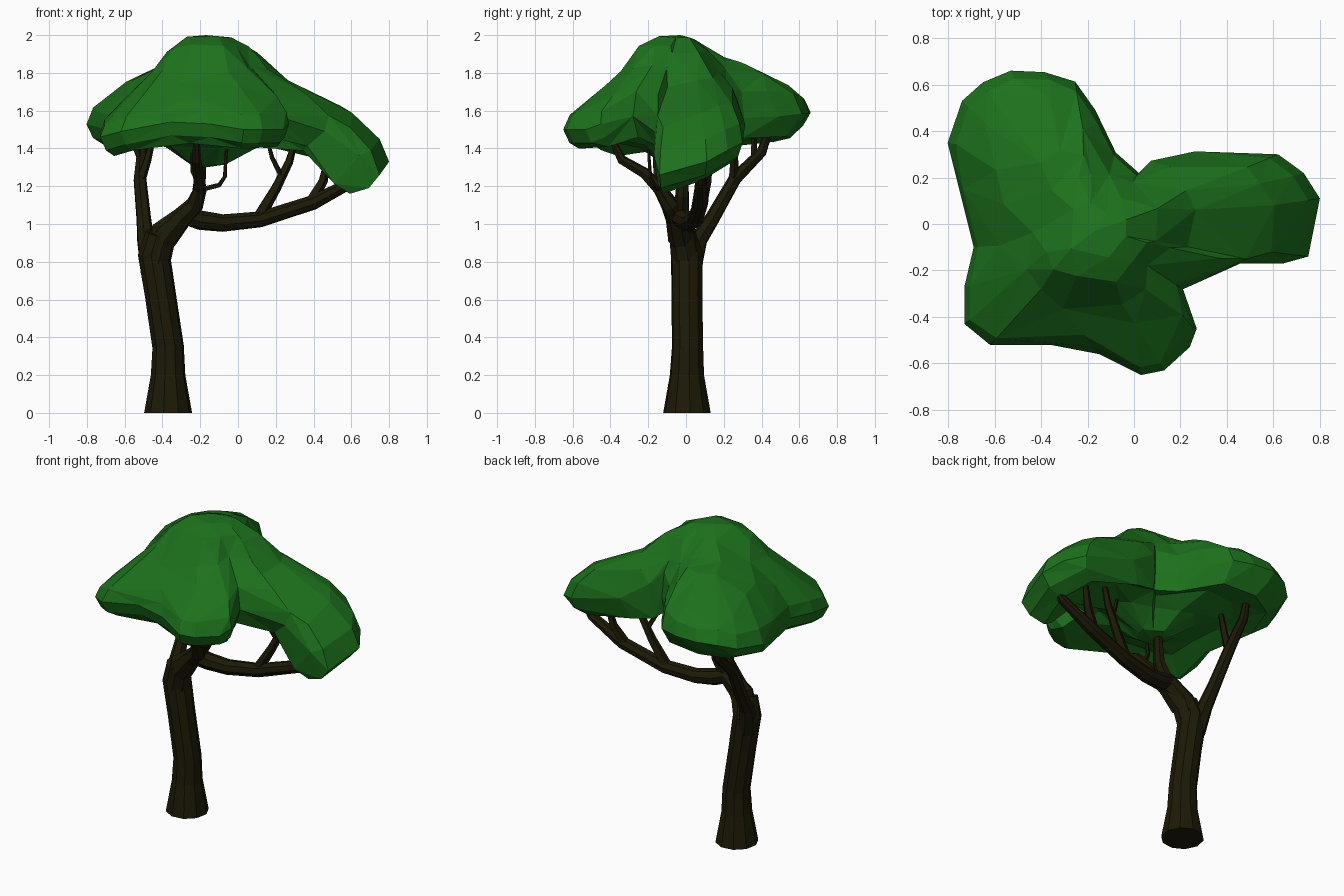
import bpy, bmesh, math, random
from mathutils import Vector

random.seed(4)


def material(name, rgb):
    m = bpy.data.materials.new(name)
    m.diffuse_color = (*rgb, 1)
    return m


BARK = material("dark bark", (0.012, 0.010, 0.002))
LEAF = material("leaf green", (0.012, 0.165, 0.012))


def finish(bm, name, mat):
    bmesh.ops.recalc_face_normals(bm, faces=bm.faces)
    me = bpy.data.meshes.new(name)
    bm.to_mesh(me)
    bm.free()
    me.materials.append(mat)
    ob = bpy.data.objects.new(name, me)
    bpy.context.collection.objects.link(ob)
    return ob


def limb(name, pts, sides):
    """Tapered faceted tube; pts are (x, y, z, radius)."""
    bm = bmesh.new()
    P = [Vector(p[:3]) for p in pts]
    n = len(P)
    rings, u = [], Vector((1, 0.13, 0.05))
    for i, p in enumerate(P):
        t = (P[min(i + 1, n - 1)] - P[max(i - 1, 0)]).normalized()
        if i == 0 and p.z == 0:
            t = Vector((0, 0, 1))
        if i == 0 and abs(t.dot(u)) > 0.8:
            u = Vector((0, 0, 1))
        u = (u - t * u.dot(t)).normalized()
        v = t.cross(u)
        angs = [2 * math.pi * k / sides for k in range(sides)]
        rings.append([bm.verts.new(p + pts[i][3] * (u * math.cos(a) + v * math.sin(a))) for a in angs])
    for a, b in zip(rings, rings[1:]):
        for k in range(sides):
            j = (k + 1) % sides
            bm.faces.new((a[k], a[j], b[j], b[k]))
    bm.faces.new(rings[0])
    bm.faces.new(rings[-1])
    return finish(bm, name, BARK)


# Trunk and main boughs
limb("trunk", [(-.37, .005, 0, .128), (-.37, .005, .2, .092), (-.37, .008, .35, .084),
               (-.41, .005, .62, .083), (-.445, .005, .84, .086), (-.42, -.02, .95, .07)], 10)
limb("back_bough", [(-.455, .02, .76, .065), (-.49, .07, .92, .047), (-.50, .14, 1.03, .04),
                    (-.52, .26, 1.24, .035), (-.51, .40, 1.38, .028), (-.50, .45, 1.52, .018)], 7)
limb("right_bough", [(-.435, 0, .80, .078), (-.39, -.02, .96, .072), (-.28, -.03, 1.045, .06),
                     (-.20, -.01, 1.02, .052), (-.08, .015, 1.005, .047), (.12, .05, 1.025, .043),
                     (.40, .08, 1.115, .04), (.62, .08, 1.23, .03), (.68, .08, 1.30, .018)], 8)
limb("front_bough", [(-.39, -.025, .92, .07), (-.30, -.05, 1.03, .058), (-.23, -.085, 1.10, .048),
                     (-.20, -.14, 1.185, .035), (-.21, -.22, 1.27, .03), (-.22, -.34, 1.34, .026),
                     (-.22, -.40, 1.46, .016)], 7)
limb("center_bough", [(-.28, -.03, 1.04, .05), (-.21, -.02, 1.15, .037), (-.19, -.01, 1.38, .025)], 7)

# Twigs
twigs = [
    [(-.52, .25, 1.22, .028), (-.48, .255, 1.34, .022), (-.44, .26, 1.5, .014)],
    [(-.51, .36, 1.33, .02), (-.55, .36, 1.42, .016), (-.54, .36, 1.5, .01)],
    [(.10, .05, 1.02, .036), (.20, .07, 1.19, .028), (.27, .08, 1.33, .023), (.31, .09, 1.47, .014)],
    [(.38, .08, 1.11, .034), (.45, .11, 1.23, .026), (.49, .13, 1.42, .015)],
    [(.23, .07, 1.25, .016), (.18, .04, 1.35, .013), (.15, .03, 1.46, .008)],
    [(-.20, -.14, 1.18, .014), (-.10, -.17, 1.205, .013), (-.07, -.19, 1.25, .011), (-.06, -.2, 1.42, .007)],
    [(-.20, -.15, 1.20, .018), (-.24, -.16, 1.28, .014), (-.24, -.17, 1.42, .01)],
]
for i, t in enumerate(twigs):
    limb(f"twig_{i + 1}", t, 5)

# Canopy: three-lobed outline (x, y, height of the rim) around the crown
rim = [(.80, .11, 1.33), (.75, -.14, 1.26), (.63, -.17, 1.32), (.46, -.17, 1.52), (.21, -.28, 1.6),
       (.27, -.45, 1.53), (.24, -.53, 1.5), (.13, -.63, 1.5), (.03, -.65, 1.5), (-.15, -.56, 1.53),
       (-.36, -.52, 1.54), (-.62, -.52, 1.49), (-.73, -.43, 1.46), (-.73, -.27, 1.48), (-.69, -.10, 1.5),
       (-.76, .15, 1.51), (-.80, .36, 1.53), (-.74, .53, 1.55), (-.65, .61, 1.58), (-.53, .66, 1.59),
       (-.37, .65, 1.6), (-.25, .61, 1.6), (-.16, .48, 1.59), (-.08, .31, 1.59), (.02, .22, 1.6),
       (.08, .28, 1.55), (.25, .31, 1.5), (.62, .30, 1.43), (.73, .22, 1.39)]
C = Vector((-.17, -.03))
steps = [.2, .37, .53, .7, .86, .96, 1]
# Fall of the top surface from crown to rim, toward each lobe (degrees)
lobes = {5: [.98, .86, .62, .50, .35, .18, 0],
         125: [.86, .69, .60, .48, .31, .17, 0],
         -105: [.99, .88, .63, .42, .25, .12, 0]}

bm = bmesh.new()
rows = []


def add_row(f, height, jitter=0.0):
    row = []
    for x, y, z in rim:
        d = Vector((x, y)) - C
        # Inner rings are rounder than the lobed rim
        r = f * (d.length + (.6 - d.length) * .75 * (1 - f))
        p = C + d.normalized() * r
        h = height(z, math.atan2(d.y, d.x))
        row.append(bm.verts.new((p.x, p.y, h + random.uniform(-jitter, jitter))))
    rows.append(row)


def top_height(i):
    def height(z, a):
        w = {k: math.exp(2.5 * math.cos(a - math.radians(k))) for k in lobes}
        h = sum(w[k] * lobes[k][i] for k in lobes) / sum(w.values())
        return z + (2 - z) * h
    return height


for i, f in enumerate(steps):
    add_row(f, top_height(i), .01 if .3 < f < .9 else 0)
add_row(.95, lambda z, a: z - .07)
add_row(.86, lambda z, a: z - .10 - .4 * max(0, z - 1.5))
add_row(.65, lambda z, a: .25 * (z - .06) + .75 * 1.45, .01)
add_row(.38, lambda z, a: 1.41, .01)
add_row(.15, lambda z, a: 1.315)
for a, b in zip(rows, rows[1:]):
    for k in range(len(rim)):
        j = (k + 1) % len(rim)
        bm.faces.new((a[k], a[j], b[j], b[k]))
for row, z in ((rows[0], 2.0), (rows[-1], 1.3)):
    c = bm.verts.new((C.x, C.y, z))
    for k in range(len(rim)):
        bm.faces.new((c, row[k], row[(k + 1) % len(rim)]))
bmesh.ops.triangulate(bm, faces=bm.faces)
canopy = finish(bm, "canopy", LEAF)

# Fewer, larger facets
dec = canopy.modifiers.new("facets", "DECIMATE")
dec.ratio = .5
